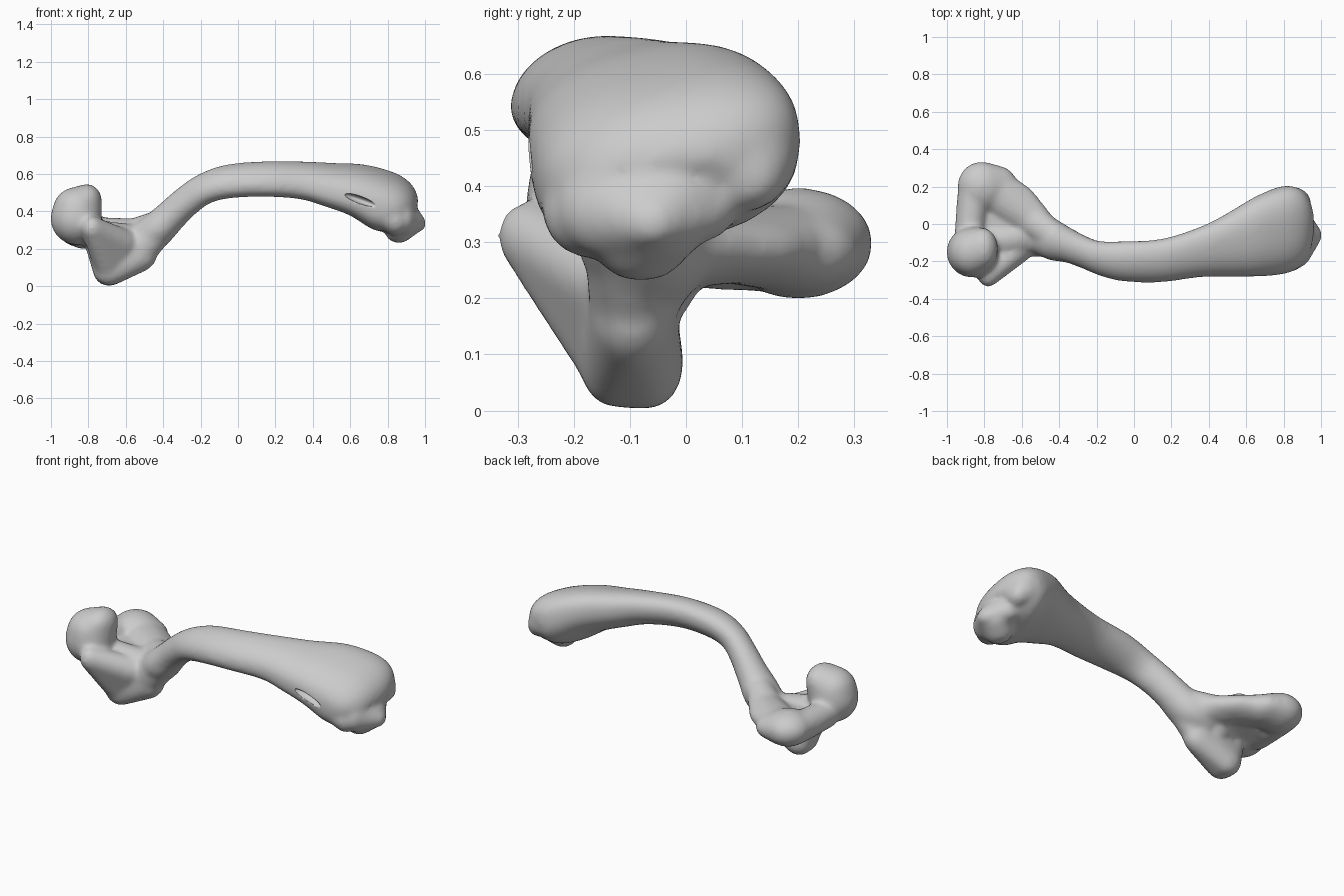
import bpy, bmesh, math
from mathutils import Vector, Matrix

if "Cube" in bpy.data.objects:
    bpy.data.objects.remove(bpy.data.objects["Cube"])

bm = bmesh.new()


def hull(*blobs):
    """Convex skin around ellipsoids given as (centre, radii)."""
    part = bmesh.new()
    for c, r in blobs:
        r = (r, r, r) if isinstance(r, float) else r
        bmesh.ops.create_icosphere(part, subdivisions=3, radius=1,
                                   matrix=Matrix.Translation(c) @ Matrix.Diagonal((*r, 1)))
    pts = [v.co.copy() for v in part.verts]
    part.clear()
    for p in pts:
        part.verts.new(p)
    bmesh.ops.convex_hull(part, input=part.verts[:])
    loose = [v for v in part.verts if not v.link_faces]
    bmesh.ops.delete(part, geom=loose, context='VERTS')
    bmesh.ops.recalc_face_normals(part, faces=part.faces[:])
    tmp = bpy.data.meshes.new("part")
    part.to_mesh(tmp)
    part.free()
    bm.from_mesh(tmp)
    bpy.data.meshes.remove(tmp)


def smooth_path(rows, steps=5):
    """Catmull-Rom interpolation between stations."""
    out = []
    for i in range(len(rows) - 1):
        p0, p1, p2 = rows[max(i - 1, 0)], rows[i], rows[i + 1]
        p3 = rows[min(i + 2, len(rows) - 1)]
        for s in range(steps):
            t = s / steps
            out.append(tuple(.5 * (2 * b + (c - a) * t + (2 * a - 5 * b + 4 * c - d) * t * t
                                   + (3 * b - a - 3 * c + d) * t ** 3)
                             for a, b, c, d in zip(p0, p1, p2, p3)))
    return out + [rows[-1]]


def loft(stations, n=40):
    """Rounded tube: x, y, z, half width, half thickness, corner exponent, lean."""
    rings = []
    for i, (x, y, z, ry, rn, e, lean) in enumerate(stations):
        a, b = stations[max(i - 1, 0)], stations[min(i + 1, len(stations) - 1)]
        t = Vector((b[0] - a[0], 0, b[2] - a[2])).normalized()
        nrm = Vector((-t.z, 0, t.x))
        ring = []
        for k in range(n):
            ang = 2 * math.pi * k / n
            c, s = math.cos(ang), math.sin(ang)
            c, s = math.copysign(abs(c) ** e, c), math.copysign(abs(s) ** e, s)
            s = (s + lean * c) / math.sqrt(1 + lean * lean)
            ring.append(bm.verts.new(Vector((x, y, z)) + Vector((0, ry * c, 0)) + nrm * rn * s))
        rings.append(ring)
    faces = [bm.faces.new((p[k], p[(k + 1) % n], q[(k + 1) % n], q[k]))
             for p, q in zip(rings, rings[1:]) for k in range(n)]
    faces += [bm.faces.new(rings[0][::-1]), bm.faces.new(rings[-1])]
    bmesh.ops.recalc_face_normals(bm, faces=faces)


# Curved shaft flaring to the far end, leaning down towards the front
loft(smooth_path([
    (-.55, -.065, .235, .08, .08, 1, 0), (-.45, -.08, .29, .112, .095, 1, 0),
    (-.36, -.11, .375, .097, .087, 1, .05), (-.28, -.145, .45, .092, .083, 1, .15),
    (-.18, -.185, .52, .095, .083, 1, .25), (-.05, -.2, .56, .108, .09, .97, .3),
    (.15, -.195, .573, .116, .094, .95, .35), (.35, -.15, .565, .135, .10, .9, .35),
    (.5, -.11, .54, .172, .117, .85, .35), (.65, -.065, .51, .217, .139, .82, .35),
    (.78, -.035, .455, .238, .157, .8, .3), (.85, -.035, .41, .22, .145, .82, .25),
    (.895, -.05, .37, .165, .10, .9, .2)]))

# Far-end joint: rolling surfaces, front corner, side knob and tip
hull(((.86, -.08, .295), (.075, .085, .066)), ((.91, -.06, .335), (.065, .10, .075)))
hull(((.84, -.17, .35), (.07, .085, .08)), ((.66, -.20, .45), (.08, .08, .075)), ((.80, -.15, .42), .10))
hull(((.85, .12, .45), (.09, .08, .08)), ((.89, .11, .42), (.058, .07, .065)))
hull(((.89, -.13, .36), (.06, .10, .09)), ((.965, -.06, .335), (.042, .05, .045)),
     ((.885, .03, .36), .06), ((.895, -.04, .415), (.05, .13, .06)))

# Round head with its overhanging lip, and the neck
hull(((-.865, -.15, .362), (.138, .138, .142)), ((-.865, -.15, .41), (.125, .13, .12)),
     ((-.808, -.13, .46), (.08, .11, .087)))
hull(((-.82, -.11, .29), .075), ((-.6, -.07, .24), .095))

# Rear tuberosity, and the bridge from it to the head
hull(((-.815, .20, .298), (.13, .135, .10)), ((-.72, .19, .285), (.10, .12, .075)))
hull(((-.76, .19, .29), (.12, .12, .08)), ((-.60, .08, .29), (.09, .13, .062)),
     ((-.50, 0, .30), (.07, .09, .06)))
hull(((-.60, .06, .285), (.08, .10, .062)), ((-.50, -.02, .29), (.07, .10, .065)),
     ((-.40, -.085, .34), .075))
hull(((-.86, .16, .295), .085), ((-.88, -.05, .30), .08))

# Floor of the hollow between head, tuberosity and neck
hull(((-.82, .06, .275), .045), ((-.6, 0, .27), .05), ((-.78, -.12, .26), .06))

# Lower crest
hull(((-.69, -.068, .085), (.085, .065, .085)), ((-.69, -.13, .085), (.085, .06, .08)),
     ((-.53, -.095, .175), (.10, .078, .10)), ((-.76, -.1, .23), .06))
hull(((-.54, -.095, .185), (.10, .078, .10)), ((-.40, -.105, .325), .08))

# Front tubercle running down into the crest
hull(((-.78, -.275, .31), (.057, .062, .065)), ((-.62, -.13, .23), .08), ((-.7, -.13, .1), .07))

mesh = bpy.data.meshes.new("bone")
bm.to_mesh(mesh)
bm.free()
bone = bpy.data.objects.new("bone", mesh)
bpy.context.collection.objects.link(bone)

# Narrow slot beside the far joint
bpy.ops.mesh.primitive_uv_sphere_add(segments=24, ring_count=12, radius=1, location=(.655, -.285, .46),
                                     rotation=(0, math.radians(20), 0))
slot = bpy.context.object
slot.name = "slot_cutter"
slot.scale = (.09, .04, .02)
slot.hide_render = True
slot.hide_viewport = True

# Fuse the parts, soften the joins, then cut the slot
rm = bone.modifiers.new("fuse", 'REMESH')
rm.mode, rm.voxel_size, rm.use_smooth_shade = 'VOXEL', .012, True
sm = bone.modifiers.new("soften", 'SMOOTH')
sm.factor, sm.iterations = .5, 16
cut = bone.modifiers.new("slot", 'BOOLEAN')
cut.operation, cut.object, cut.solver = 'DIFFERENCE', slot, 'EXACT'

grey = bpy.data.materials.new("bone_grey")
grey.diffuse_color = (.6, .6, .6, 1)
grey.use_nodes = True
grey.node_tree.nodes["Principled BSDF"].inputs["Base Color"].default_value = grey.diffuse_color
mesh.materials.append(grey)
slot.data.materials.append(grey)
for p in list(mesh.polygons) + list(slot.data.polygons):
    p.use_smooth = True
